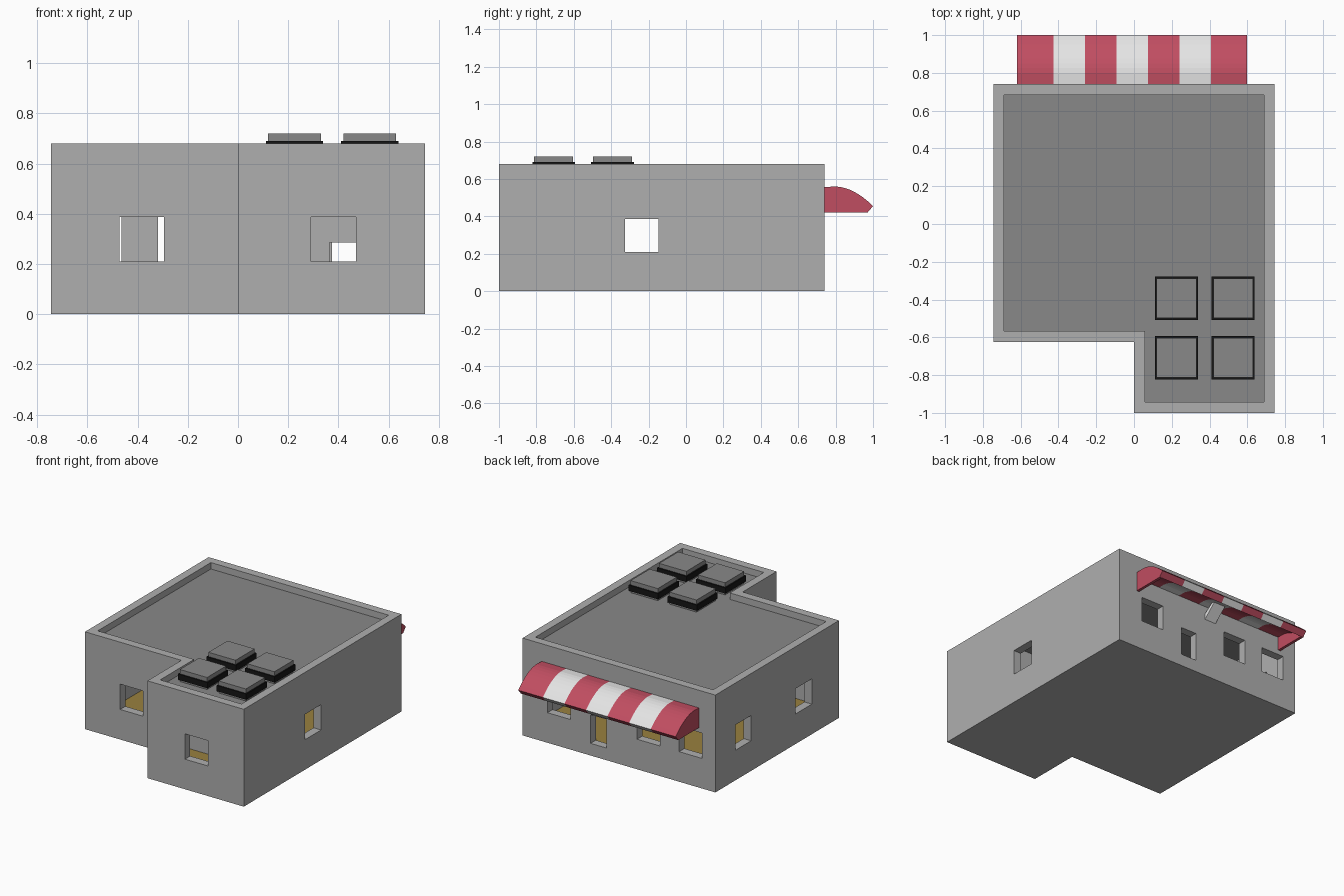
import bpy
import bmesh
from mathutils import Vector

if "Cube" in bpy.data.objects:
    bpy.data.objects.remove(bpy.data.objects["Cube"], do_unlink=True)


def material(name, r, g, b):
    m = bpy.data.materials.new(name)
    m.use_nodes = True
    m.diffuse_color = (r, g, b, 1)
    bsdf = next(n for n in m.node_tree.nodes if n.type == 'BSDF_PRINCIPLED')
    bsdf.inputs["Base Color"].default_value = (r, g, b, 1)
    return m


WALL = material("wall_grey", .43, .43, .43)
ROOF = material("roof_grey", .25, .25, .25)
FLOOR = material("floor_ochre", .32, .22, .05)
BLACK = material("frame_black", .008, .008, .008)
RED = material("awning_red", .53, .075, .12)
WHITE = material("awning_white", .78, .78, .78)


def prism(name, outline, start, depth, mat):
    """Extrude a closed outline of 3D points along a depth vector."""
    bm = bmesh.new()
    verts = [bm.verts.new(Vector(p) + Vector(start)) for p in outline]
    face = bm.faces.new(verts)
    top = bmesh.ops.extrude_face_region(bm, geom=[face])["geom"]
    moved = [v for v in top if isinstance(v, bmesh.types.BMVert)]
    bmesh.ops.translate(bm, verts=moved, vec=Vector(depth))
    bmesh.ops.recalc_face_normals(bm, faces=bm.faces)
    mesh = bpy.data.meshes.new(name)
    bm.to_mesh(mesh)
    bm.free()
    mesh.materials.append(mat)
    obj = bpy.data.objects.new(name, mesh)
    bpy.context.collection.objects.link(obj)
    return obj


def plan(name, points, z0, z1, mat):
    return prism(name, [(x, y, 0) for x, y in points], (0, 0, z0), (0, 0, z1 - z0), mat)


def box(name, x0, x1, y0, y1, z0, z1, mat):
    return plan(name, [(x0, y0), (x1, y0), (x1, y1), (x0, y1)], z0, z1, mat)


def side_profile(name, points, x0, x1, mat):
    return prism(name, [(0, y, z) for y, z in points], (x0, 0, 0), (x1 - x0, 0, 0), mat)


def cut(obj, cutter):
    cutter.hide_render = True
    mod = obj.modifiers.new("cut", 'BOOLEAN')
    mod.operation = 'DIFFERENCE'
    mod.solver = 'EXACT'
    mod.object = cutter
    bpy.context.view_layer.objects.active = obj
    bpy.ops.object.modifier_apply(modifier=mod.name)
    bpy.data.objects.remove(cutter, do_unlink=True)


def ell(inset):
    """L-shaped plan of the building, moved inwards by inset."""
    i = inset
    w, back, front, wing = .745 - i, .74 - i, -.625 + i, -1 + i
    return [(-w, back), (-w, front), (i, front), (i, wing), (w, wing), (w, back)]


# Outer walls with open parapet
T = .058
walls = plan("walls", ell(0), 0, .68, WALL)
cut(walls, plan("room_cutter", ell(T), .07, 1, WALL))

# Window and door openings
SILL, HEAD = .21, .387
openings = [
    (-.473, -.295, -.7, -.5, SILL, HEAD),
    (.29, .47, -1.1, -.9, SILL, HEAD),
    (.6, .8, -.325, -.147, SILL, HEAD),
    (-.8, -.6, -.325, -.147, SILL, HEAD),
    (-.8, -.6, .345, .52, SILL, HEAD),
    (.095, .22, .6, .8, .085, .285),
]
openings += [(x, x + .178, .6, .8, SILL, HEAD) for x in (-.643, -.318, .375)]
for o in openings:
    cut(walls, box("opening_cutter", *o, WALL))

# Interior floor, roof deck and wall between the rooms
plan("floor", ell(T), .07, .079, FLOOR)
plan("roof_deck", ell(T), .6, .635, ROOF)
partition = box("partition_wall", T, .745 - T, -.625, -.625 + T, .079, .6, WALL)
cut(partition, box("doorway_cutter", .365, .49, -.7, -.5, .06, .285, WALL))

# Roof hatches: curb, black frame and lid
for cx in (.225, .525):
    for cy in (-.708, -.393):
        for part, r, z0, z1, mat in (("hatch_curb", .104, .635, .65, ROOF),
                                     ("hatch_frame", .114, .65, .69, BLACK),
                                     ("hatch_lid", .105, .69, .72, ROOF)):
            box(part, cx - r, cx + r, cy - r, cy + r, z0, z1, mat)


def bend(a, b, c, n=8):
    """Quadratic curve from a to c, pulled towards b."""
    a, b, c = Vector(a), Vector(b), Vector(c)
    return [tuple(a.lerp(b, k / n).lerp(b.lerp(c, k / n), k / n)) for k in range(n + 1)]


# Striped awning over the back wall
BACK = .74
outer = [(BACK, .557)] + bend((.8, .56), (.9, .555), (1, .455))
inner = [(BACK, .515)] + bend((.79, .515), (.88, .505), (.97, .42))
edges = [-.62, -.427, -.26, -.092, .073, .24, .407, .597]
for k in range(len(edges) - 1):
    side_profile("awning_stripe", outer + inner[::-1], edges[k], edges[k + 1],
                 WHITE if k % 2 else RED)
for x0 in (edges[0], edges[-1] - .02):
    side_profile("awning_end", [(BACK, .42)] + inner, x0, x0 + .02, RED)

# Diagonal awning support
side_profile("awning_support", [(BACK, .42), (.84, .51), (.82, .52), (BACK, .46)],
             -.07, .02, WHITE)
